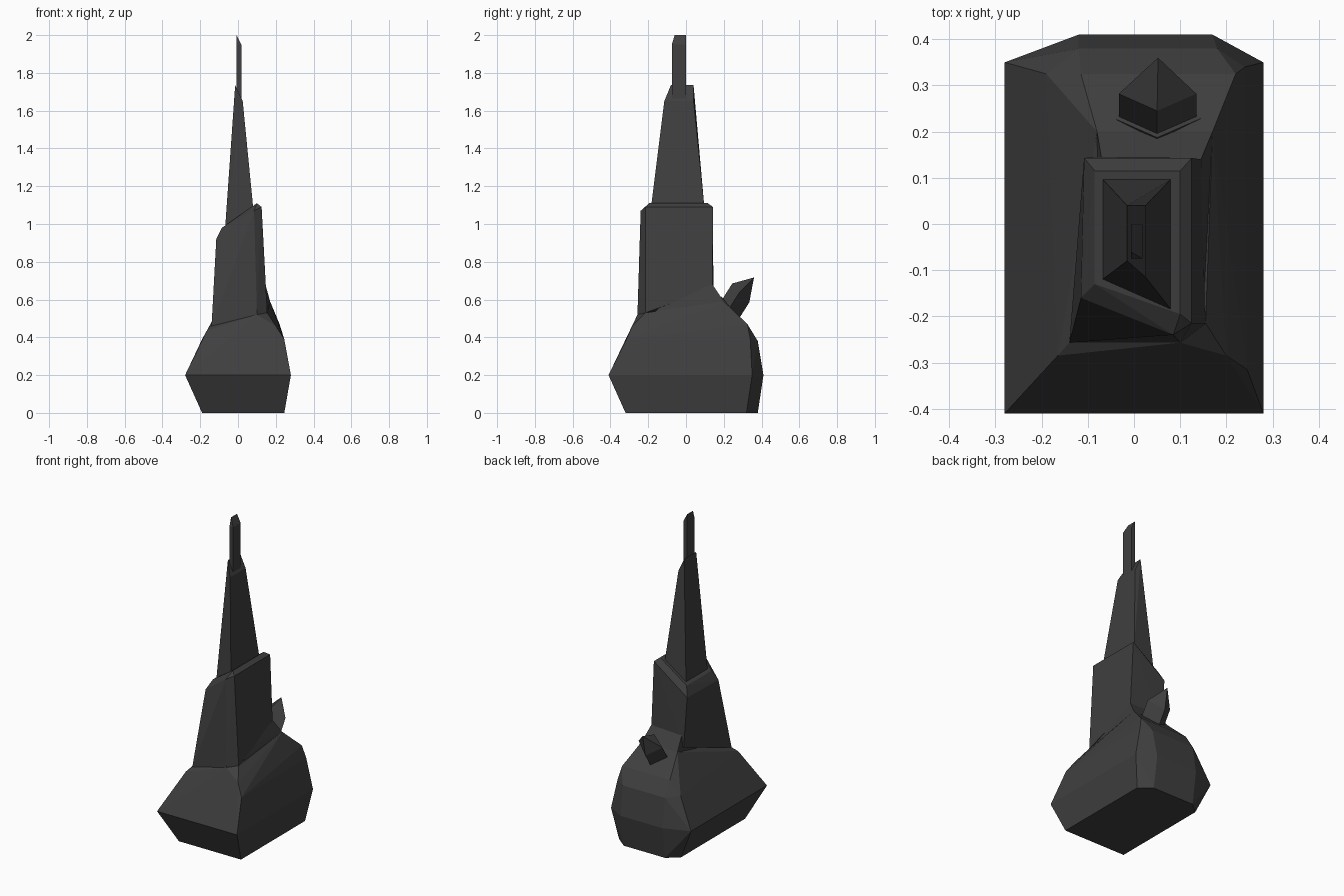
import bpy, bmesh
from mathutils import Vector

cube = bpy.data.objects.get("Cube")
if cube:
    bpy.data.objects.remove(cube, do_unlink=True)

# Single dark stone colour
STONE = (0.05, 0.05, 0.05, 1)
stone = bpy.data.materials.new("dark_stone")
stone.use_nodes = True
stone.diffuse_color = STONE
stone.node_tree.nodes["Principled BSDF"].inputs["Base Color"].default_value = STONE


def hull(name, points):
    """Faceted convex block wrapped around a few corner points."""
    bm = bmesh.new()
    for p in points:
        bm.verts.new(p)
    res = bmesh.ops.convex_hull(bm, input=bm.verts)
    loose = [v for v in bm.verts if not v.link_faces]
    bmesh.ops.delete(bm, geom=loose, context="VERTS")
    bmesh.ops.dissolve_limit(bm, angle_limit=0.03, verts=bm.verts, edges=bm.edges)
    bmesh.ops.recalc_face_normals(bm, faces=bm.faces)
    mesh = bpy.data.meshes.new(name)
    bm.to_mesh(mesh)
    bm.free()
    mesh.materials.append(stone)
    obj = bpy.data.objects.new(name, mesh)
    bpy.context.collection.objects.link(obj)
    return obj


def footprint(z, x0, x1, y0, y1, back):
    """Rectangle with the two rear corners cut off."""
    return [(x0, y0, z), (x1, y0, z), (x1, y1, z), (x0, y1, z),
            (0.17, back, z), (-0.12, back, z)]


# Base rock: undercut foot, widest belt, sloped shoulders
foot = footprint(0, -0.19, 0.245, -0.32, 0.32, 0.38)
belt = footprint(0.2, -0.28, 0.28, -0.41, 0.35, 0.41)
shoulder = [(-0.165, -0.285, 0.435), (-0.19, 0.325, 0.39), (-0.12, 0.38, 0.38),
            (0.18, 0.38, 0.38), (0.24, 0.34, 0.39), (0.245, -0.315, 0.39)]
crest = [(-0.14, -0.257, 0.46), (0.1, -0.257, 0.52), (0.155, -0.215, 0.53),
         (0.2, -0.285, 0.46), (0.22, 0.325, 0.47), (-0.115, 0.325, 0.47),
         (-0.08, 0.2, 0.59), (0.17, 0.2, 0.59)]
hull("base_rock", foot + belt + shoulder + crest)

# Rear buttress easing the base into the tower
hull("rear_buttress", [(-0.08, 0.2, 0.59), (0.17, 0.2, 0.59), (-0.07, 0.14, 0.68),
                       (0.145, 0.14, 0.68), (0.145, -0.1, 0.6), (-0.08, -0.1, 0.6),
                       (0.155, -0.2, 0.5), (-0.08, 0.1, 0.5), (0.17, 0.2, 0.5)])

# Tower with a slanted, bevelled top
tower_base = [(-0.14, -0.257, 0.46), (0.1, -0.257, 0.52), (0.155, -0.215, 0.53),
              (0.145, 0.14, 0.66), (-0.085, 0.145, 0.6)]
tower_rim = [(-0.115, -0.16, 0.92), (0.085, -0.24, 1.07), (0.125, -0.215, 1.09),
             (0.125, 0.143, 1.09), (-0.108, 0.143, 0.92)]
tower_cap = [(-0.085, -0.13, 0.98), (0.1, -0.195, 1.11),
             (0.1, 0.115, 1.11), (-0.085, 0.115, 0.98)]
hull("tower", tower_base + tower_rim + tower_cap)

# Tapering spire
hull("spire", [(-0.068, -0.12, 0.98), (0.08, -0.185, 1.09), (0.08, 0.097, 1.09),
               (-0.068, 0.097, 0.98), (-0.015, -0.08, 1.735), (-0.015, 0.04, 1.735),
               (0.025, 0.04, 1.65), (0.025, -0.115, 1.65)])

# Mast with an oblique tip
x0, x1, y0, y1 = -0.007, 0.018, -0.075, 0.0
hull("mast", [(x, y, 1.62) for x in (x0, x1) for y in (y0, y1)]
     + [(x0, y0, 1.95), (x1, y0, 1.95), (x1, y1, 1.95), (x0, -0.06, 2), (x0, y1, 2)])

# Crystal spur leaning out of the rear slope, with a thin collar
out = Vector((0, 0.055, 0.087))
diamond = [Vector((0.05, 0.19, 0.598)), Vector((0.135, 0.227, 0.55)),
           Vector((0.05, 0.28, 0.498)), Vector((-0.033, 0.227, 0.55))]
hull("rear_crystal", [v + out * k for v in diamond for k in (-0.4, 1)]
     + [(0.052, 0.36, 0.717)])
middle = sum(diamond, Vector()) / 4
hull("crystal_collar", [middle + (v - middle) * 1.2 + out * k
                        for v in diamond for k in (-0.1, 0.1)])
